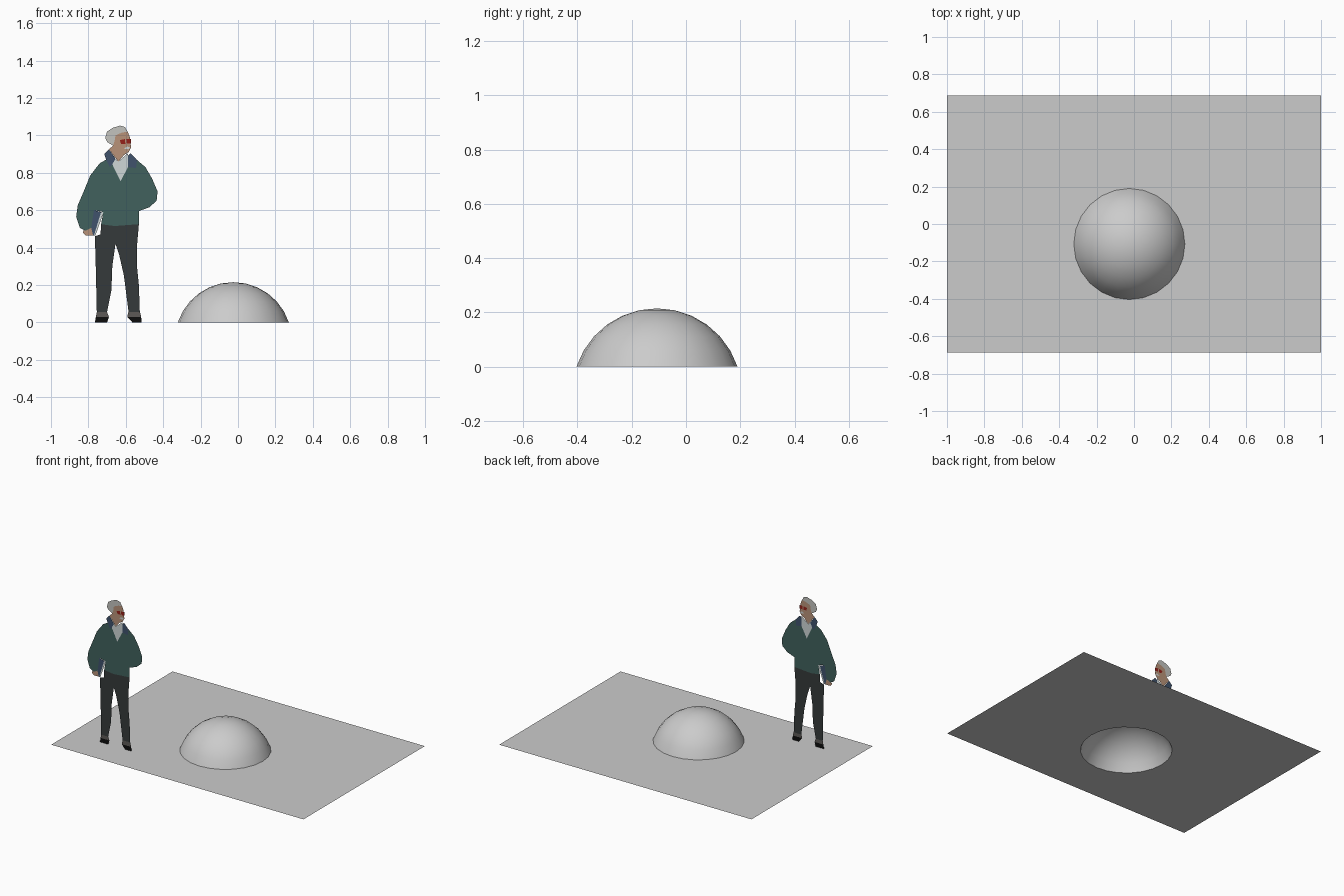
import bpy, bmesh
from math import pi, sin, cos, asin, sqrt

if "Cube" in bpy.data.objects:
    bpy.data.objects.remove(bpy.data.objects["Cube"])

CX, CY, R, H = -0.025, -0.107, 0.297, 0.215   # dome centre, base radius, height
SEG = 24
FIG_Y = -0.47                                  # plane of the cut-out figure


def make_object(name, bm, color=None):
    mesh = bpy.data.meshes.new(name)
    bm.to_mesh(mesh)
    bm.free()
    ob = bpy.data.objects.new(name, mesh)
    bpy.context.collection.objects.link(ob)
    if color:
        mat = bpy.data.materials.new(name + "_color")
        mat.diffuse_color = (*color, 1)
        mat.use_nodes = True
        mat.node_tree.nodes["Principled BSDF"].inputs["Base Color"].default_value = mat.diffuse_color
        mesh.materials.append(mat)
    return ob


def circle_points(r):
    return [(CX + r * cos(2 * pi * i / SEG), CY + r * sin(2 * pi * i / SEG)) for i in range(SEG)]


# Ground sheet with a round opening under the dome
bm = bmesh.new()
loops = [[(-1, -0.687), (1, -0.687), (1, 0.687), (-1, 0.687)], circle_points(R)]
edges = []
for loop in loops:
    vs = [bm.verts.new((x, y, 0)) for x, y in loop]
    edges += [bm.edges.new((vs[i - 1], vs[i])) for i in range(len(vs))]
bmesh.ops.triangle_fill(bm, edges=edges, use_beauty=True, normal=(0, 0, 1))
bmesh.ops.dissolve_limit(bm, angle_limit=0.01, verts=bm.verts, edges=bm.edges)
for f in bm.faces:
    if f.normal.z < 0:
        f.normal_flip()
make_object("ground_sheet", bm)

# Open spherical-cap dome
bm = bmesh.new()
ball = (R * R + H * H) / (2 * H)
base_angle = pi / 2 + asin((ball - H) / ball) * -1
rings = []
for k in range(6):
    a = base_angle * (1 - k / 6)
    z = 0 if k == 0 else ball * cos(a) - (ball - H)
    rings.append([bm.verts.new((x, y, z)) for x, y in circle_points(ball * sin(a))])
for lo, hi in zip(rings, rings[1:]):
    for i in range(SEG):
        bm.faces.new((lo[i - 1], lo[i], hi[i], hi[i - 1]))
top = bm.verts.new((CX, CY, H))
for i in range(SEG):
    bm.faces.new((rings[-1][i - 1], rings[-1][i], top))
for f in bm.faces:
    f.smooth = True
make_object("dome", bm)


# Flat figure: every part is a polygon in the x-z plane
def cutout(name, color, *outlines, overlay=False):
    bm = bmesh.new()
    for pts in outlines:
        for dy in ((-0.002, 0.002) if overlay else (0,)):
            bm.faces.new([bm.verts.new((x, FIG_Y + dy, z)) for x, z in pts])
    bmesh.ops.recalc_face_normals(bm, faces=bm.faces)
    for f in bm.faces:
        if f.normal.y > 0:
            f.normal_flip()
    bmesh.ops.triangulate(bm, faces=bm.faces)
    return make_object(name, bm, color)


SKIN, BLUE, WHITE = (0.48, 0.29, 0.19), (0.05, 0.085, 0.15), (0.62, 0.68, 0.68)

cutout("jacket", (0.053, 0.12, 0.11), [
    (-.705, .87), (-.74, .85), (-.79, .785), (-.825, .70), (-.857, .625), (-.865, .565),
    (-.845, .505), (-.815, .49), (-.785, .505), (-.77, .60), (-.72, .59), (-.732, .525),
    (-.66, .515), (-.53, .525), (-.53, .595), (-.475, .615), (-.435, .65), (-.43, .70),
    (-.46, .77), (-.495, .83), (-.54, .868), (-.545, .825), (-.588, .83), (-.628, .755),
    (-.672, .845), (-.685, .83)])
cutout("collar", BLUE,
       [(-.705, .87), (-.685, .83), (-.672, .845), (-.655, .875), (-.69, .925), (-.715, .90)],
       [(-.588, .83), (-.545, .825), (-.54, .868), (-.575, .905), (-.588, .89)])
cutout("shirt", WHITE, [(-.672, .845), (-.628, .755), (-.588, .83), (-.588, .905),
                        (-.64, .86), (-.655, .875)])
cutout("trousers", (0.035, 0.042, 0.043), [
    (-.732, .525), (-.66, .515), (-.53, .525), (-.54, .41), (-.54, .30), (-.53, .20),
    (-.525, .055), (-.585, .055), (-.61, .25), (-.635, .36), (-.655, .42), (-.672, .30),
    (-.677, .17), (-.70, .055), (-.755, .055), (-.76, .28), (-.765, .46), (-.735, .47)])
cutout("face", SKIN, [
    (-.655, 1.0), (-.62, 1.015), (-.59, 1.02), (-.578, .99), (-.572, .935), (-.585, .91),
    (-.61, .895), (-.64, .86), (-.69, .925), (-.668, .945), (-.66, .97)])
cutout("hair", (0.55, 0.55, 0.52), [
    (-.668, .945), (-.70, .965), (-.71, .985), (-.70, 1.02), (-.67, 1.04), (-.63, 1.052),
    (-.605, 1.045), (-.59, 1.02), (-.62, 1.015), (-.655, 1.0), (-.66, .97)])
cutout("glasses", (0.3, 0.015, 0.01),
       [(-.632, .975), (-.605, .98), (-.602, .955), (-.625, .955)],
       [(-.598, .98), (-.573, .98), (-.573, .957), (-.594, .955)], overlay=True)
cutout("moustache", WHITE, [(-.612, .93), (-.59, .94), (-.577, .935), (-.585, .925)], overlay=True)
cutout("hand", SKIN, [(-.825, .493), (-.815, .49), (-.785, .505), (-.775, .465), (-.815, .465),
                      (-.83, .48)])
cutout("book_cover", BLUE, [(-.785, .505), (-.77, .60), (-.732, .59), (-.77, .465), (-.775, .465)])
cutout("book_pages", WHITE, [(-.732, .59), (-.718, .59), (-.762, .465), (-.77, .465)])
cutout("shoe_uppers", (0.11, 0.10, 0.095),
       [(-.755, .055), (-.70, .055), (-.69, .03), (-.76, .03)],
       [(-.585, .06), (-.525, .06), (-.518, .03), (-.592, .03)])
cutout("shoe_soles", (0.004, 0.004, 0.004),
       [(-.76, .03), (-.69, .03), (-.70, 0), (-.765, 0)],
       [(-.592, .03), (-.518, .03), (-.515, 0), (-.565, 0)])
